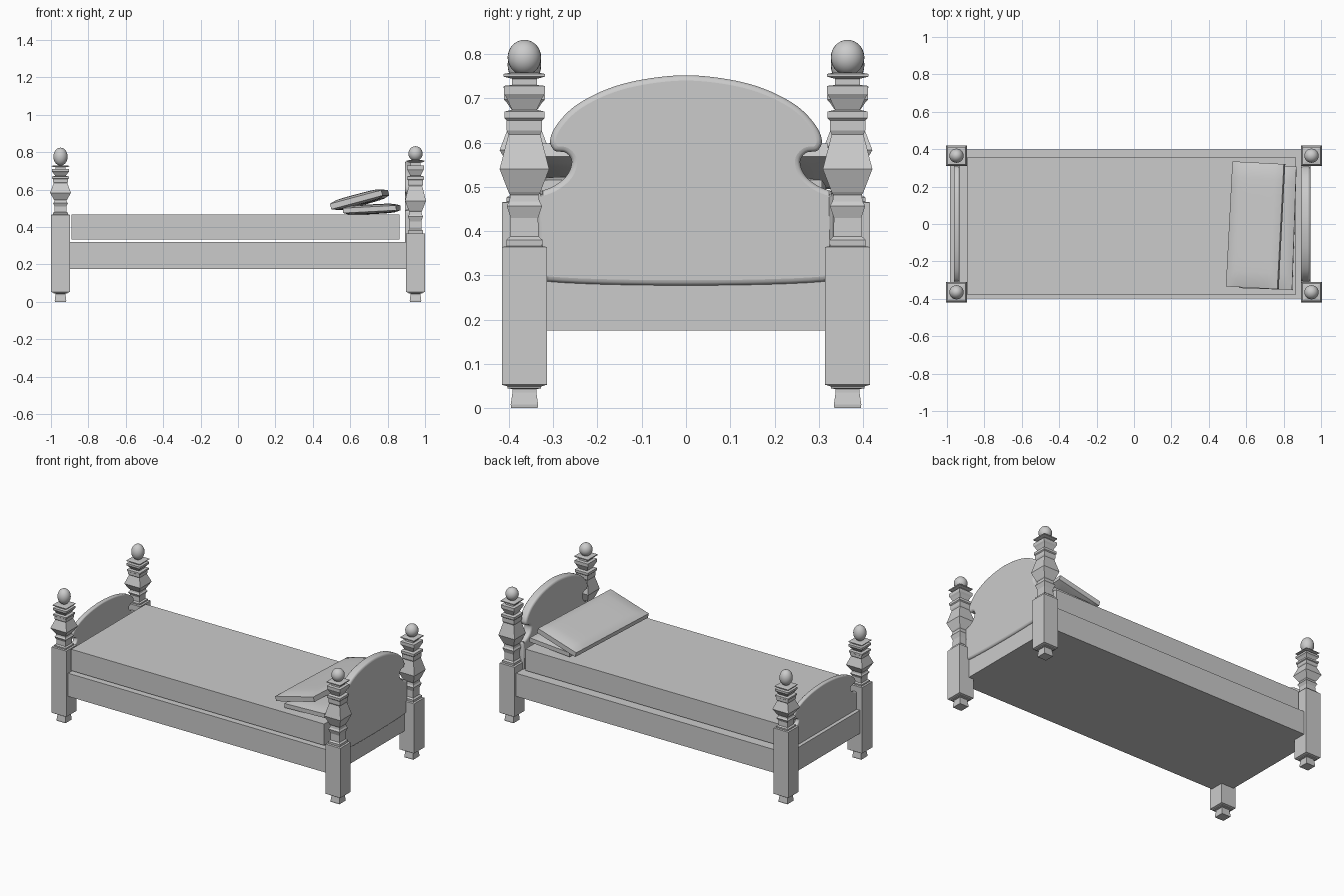
import bpy, bmesh, math
from mathutils import Vector

if "Cube" in bpy.data.objects:
    bpy.data.objects.remove(bpy.data.objects["Cube"])


def make_object(name, bm, smooth=None):
    bmesh.ops.recalc_face_normals(bm, faces=bm.faces)
    mesh = bpy.data.meshes.new(name)
    bm.to_mesh(mesh)
    bm.free()
    ob = bpy.data.objects.new(name, mesh)
    bpy.context.collection.objects.link(ob)
    if smooth:
        bpy.context.view_layer.objects.active = ob
        ob.select_set(True)
        bpy.ops.object.shade_smooth_by_angle(angle=math.radians(smooth))
        ob.select_set(False)
    return ob


def box(name, x0, x1, y0, y1, z0, z1):
    bm = bmesh.new()
    bmesh.ops.create_cube(bm, size=1)
    for v in bm.verts:
        v.co = ((x0 + x1) / 2 + v.co.x * (x1 - x0),
                (y0 + y1) / 2 + v.co.y * (y1 - y0),
                (z0 + z1) / 2 + v.co.z * (z1 - z0))
    return make_object(name, bm)


# Square-section turned posts: (half width, height) profiles
FOOT = [(.030, 0), (.031, .008), (.027, .035), (.027, .043), (.038, .045), (.038, .049), (.051, .053)]
TURNING = [(.051, .364), (.040, .366), (.041, .380), (.032, .388), (.031, .43), (.036, .445),
           (.040, .457), (.034, .467), (.032, .482), (.036, .488), (.056, .54), (.036, .618),
           (.040, .627), (.040, .650), (.045, .655), (.045, .670), (.028, .674), (.040, .700),
           (.046, .710), (.046, .728), (.028, .730), (.028, .744), (.047, .749), (.047, .755), (.030, .758)]


def post(name, x, y, block_top, squash, ball_z, ball_h):
    profile = FOOT + [(w, block_top + (z - .364) * squash) for w, z in TURNING]
    bm = bmesh.new()
    rings = [[bm.verts.new((x + sx * w, y + sy * w, z))
              for sx, sy in ((-1, -1), (1, -1), (1, 1), (-1, 1))] for w, z in profile]
    for a, b in zip(rings, rings[1:]):
        for i in range(4):
            j = (i + 1) % 4
            bm.faces.new((a[i], a[j], b[j], b[i]))
    bm.faces.new(rings[0])
    bm.faces.new(rings[-1])
    make_object(name, bm)
    # ball finial
    bm = bmesh.new()
    bmesh.ops.create_uvsphere(bm, u_segments=24, v_segments=14, radius=.038)
    for v in bm.verts:
        v.co = (x + v.co.x, y + v.co.y, ball_z + v.co.z * ball_h / .076)
    make_object(name + "_finial", bm, 40)


for side, y in (("front", -.365), ("back", .365)):
    post("head_post_" + side, .949, y, .364, 1, .792, .080)
    post("foot_post_" + side, -.949, y, .465, .67, .776, .096)

# Frame and mattress
box("bed_frame", -.985, .932, -.398, .398, .175, .32)
box("mattress", -.89, .863, -.38, .358, .332, .466)


# Scrolled boards: right half of the outline (y, z), mirrored and smoothed
HALF = [(0, .752), (.10, .742), (.18, .720), (.25, .683), (.292, .640), (.307, .605), (.297, .582),
        (.272, .577), (.258, .558), (.268, .527), (.298, .502), (.335, .488)]


def spline(pts, steps=6):
    out = []
    p = [pts[0]] + pts + [pts[-1]]
    for a, b, c, d in zip(p, p[1:], p[2:], p[3:]):
        for i in range(steps):
            t = i / steps
            out.append(.5 * (2 * b + (c - a) * t + (2 * a - 5 * b + 4 * c - d) * t * t
                             + (3 * b - a - 3 * c + d) * t ** 3))
    return out + [pts[-1]]


def board(name, x0, x1, top, squash, bottom, bow, bevel):
    left = [Vector((-y, z)) for y, z in HALF[:0:-1]]
    right = [Vector((y, z)) for y, z in HALF]
    outline = spline(left + right)
    outline += [Vector((.335 * math.cos(a), bottom + bow * (1 - math.sin(a))))
                for a in (math.pi * i / 16 for i in range(17))]
    n_top = len(outline) - 17
    bm = bmesh.new()
    verts = []
    for i, p in enumerate(outline):
        z = top - (.752 - p.y) * squash if i < n_top else p.y
        verts.append(bm.verts.new((x0, p.x, z)))
    face = bm.faces.new(verts)
    ext = bmesh.ops.extrude_face_region(bm, geom=[face], use_keep_orig=True)
    for v in ext["geom"]:
        if isinstance(v, bmesh.types.BMVert):
            v.co.x = x1
    ob = make_object(name, bm, 40)
    mod = ob.modifiers.new("rounded_edge", 'BEVEL')
    mod.width, mod.segments = bevel, 3
    mod.limit_method, mod.angle_limit = 'ANGLE', math.radians(65)
    mod.use_clamp_overlap = False
    return ob


board("headboard", .892, .943, .752, 1, .277, .014, .012)
board("footboard", -.962, -.934, .602, .67, .29, .01, .007)


# Pillows: rounded slabs that puff up in the middle
def pillow(name, loc, size, tilt, turn):
    bm = bmesh.new()
    bmesh.ops.create_grid(bm, x_segments=12, y_segments=16, size=.5)
    ext = bmesh.ops.extrude_face_region(bm, geom=bm.faces[:], use_keep_orig=True)
    upper = {v for v in ext["geom"] if isinstance(v, bmesh.types.BMVert)}
    for v in bm.verts:
        puff = ((1 - (2 * v.co.x) ** 4) * (1 - (2 * v.co.y) ** 6))
        h = .5 * (.5 + .5 * max(puff, 0) ** .5)
        v.co = (v.co.x * size[0], v.co.y * size[1], (h if v in upper else -h) * size[2])
    ob = make_object(name, bm, 40)
    ob.location = loc
    ob.rotation_euler = (0, math.radians(tilt), math.radians(turn))


pillow("lower_pillow", (.715, -.018, .495), (.285, .66, .052), -3, -2)
pillow("upper_pillow", (.65, -.007, .546), (.285, .67, .060), -15, -3)
